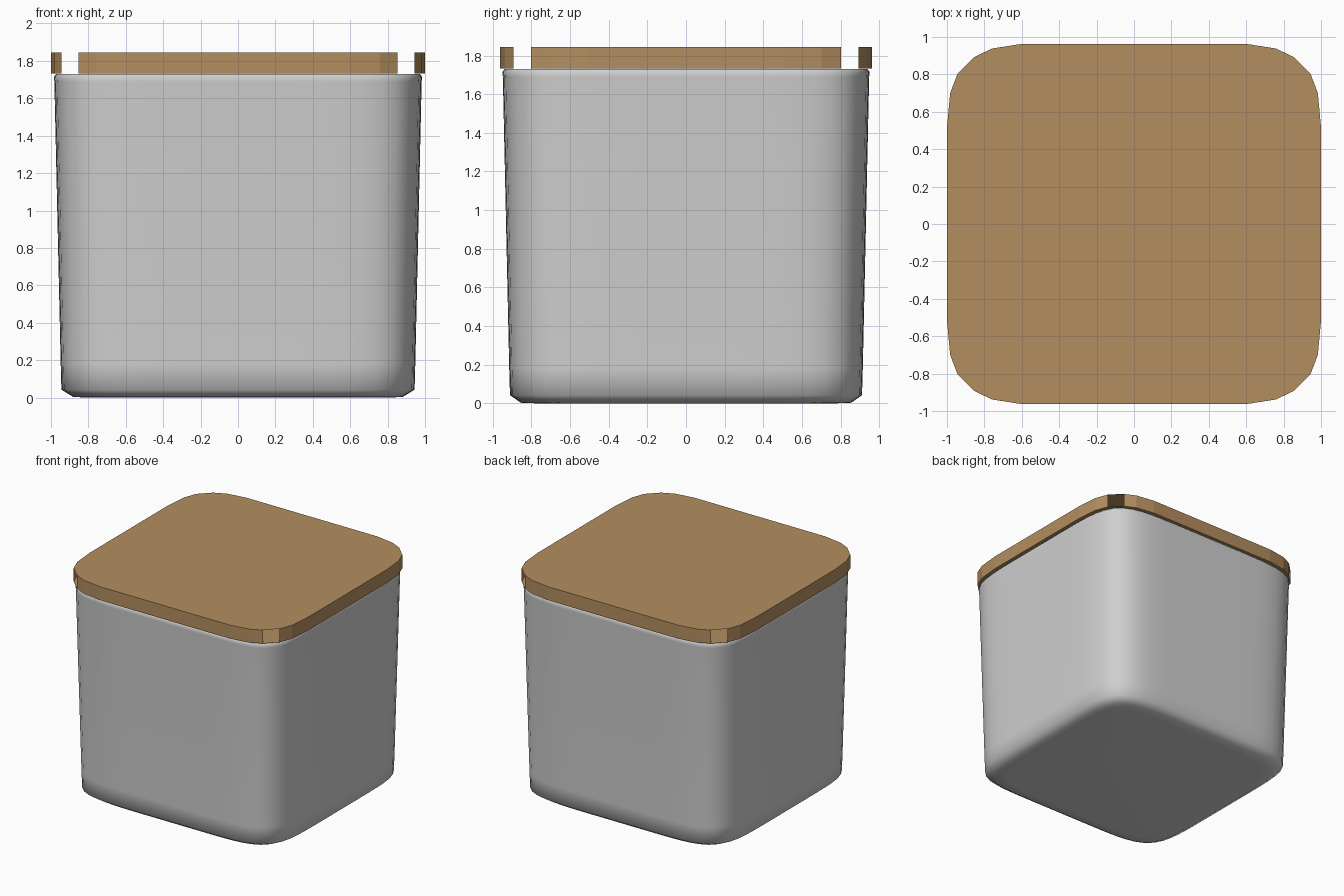
import bpy, bmesh, math

if "Cube" in bpy.data.objects:
    bpy.data.objects.remove(bpy.data.objects["Cube"])


def material(name, rgb):
    m = bpy.data.materials.new(name)
    m.diffuse_color = (*rgb, 1)
    m.use_nodes = True
    m.node_tree.nodes["Principled BSDF"].inputs["Base Color"].default_value = m.diffuse_color
    return m


grey = material("light grey", (0.62, 0.625, 0.62))
wood = material("wood brown", (0.45, 0.27, 0.115))


def add_object(name, bm, mat):
    mesh = bpy.data.meshes.new(name)
    bm.to_mesh(mesh)
    bm.free()
    mesh.materials.append(mat)
    ob = bpy.data.objects.new(name, mesh)
    bpy.context.collection.objects.link(ob)
    return ob


def superellipse(a, b, n=6.6, count=96):
    """Rounded-square outline, counter-clockwise."""
    pts = []
    for i in range(count):
        t = 2 * math.pi * (i + 0.5) / count
        c, s = math.cos(t), math.sin(t)
        r = (abs(c) ** n + abs(s) ** n) ** (-1 / n)
        pts.append((a * r * c, b * r * s))
    return pts


def ring(bm, pts, z):
    return [bm.verts.new((x, y, z)) for x, y in pts]


def bridge(bm, lo, hi, skip=()):
    n = len(lo)
    for i in range(n):
        if i not in skip:
            j = (i + 1) % n
            bm.faces.new((lo[i], lo[j], hi[j], hi[i]))


# Tapered container: half widths in x and y at each height
bm = bmesh.new()
profile = [(0.80, 0.78, 0.0), (0.88, 0.855, 0.003), (0.944, 0.911, 0.042),
           (0.948, 0.915, 0.18), (0.982, 0.948, 1.69), (0.984, 0.95, 1.715),
           (0.972, 0.938, 1.731)]
rings = [ring(bm, superellipse(a, b), z) for a, b, z in profile]
for lo, hi in zip(rings, rings[1:]):
    bridge(bm, lo, hi)
bm.faces.new(rings[0][::-1])
bm.faces.new(rings[-1])
for f in bm.faces:
    f.smooth = True
add_object("container", bm, grey)

# Lid: faceted rounded square, open at the middle facet of every corner
corner = [(1.0, 0.515), (0.983, 0.70), (0.944, 0.803),
          (0.853, 0.893), (0.76, 0.938), (0.60, 0.963)]
outline = (corner + [(-x, y) for x, y in corner[::-1]]
           + [(-x, -y) for x, y in corner] + [(x, -y) for x, y in corner[::-1]])
bm = bmesh.new()
low, high = ring(bm, outline, 1.733), ring(bm, outline, 1.845)
bridge(bm, low, high, skip=(2, 8, 14, 20))
bm.faces.new(low[::-1])
bm.faces.new(high)
add_object("lid", bm, wood)

# Thin square panel on the lid
bm = bmesh.new()
panel = [(-0.858, -0.83), (0.858, -0.83), (0.858, 0.83), (-0.858, 0.83)]
bm.faces.new(ring(bm, panel, 1.847))
add_object("lid_panel", bm, wood)
